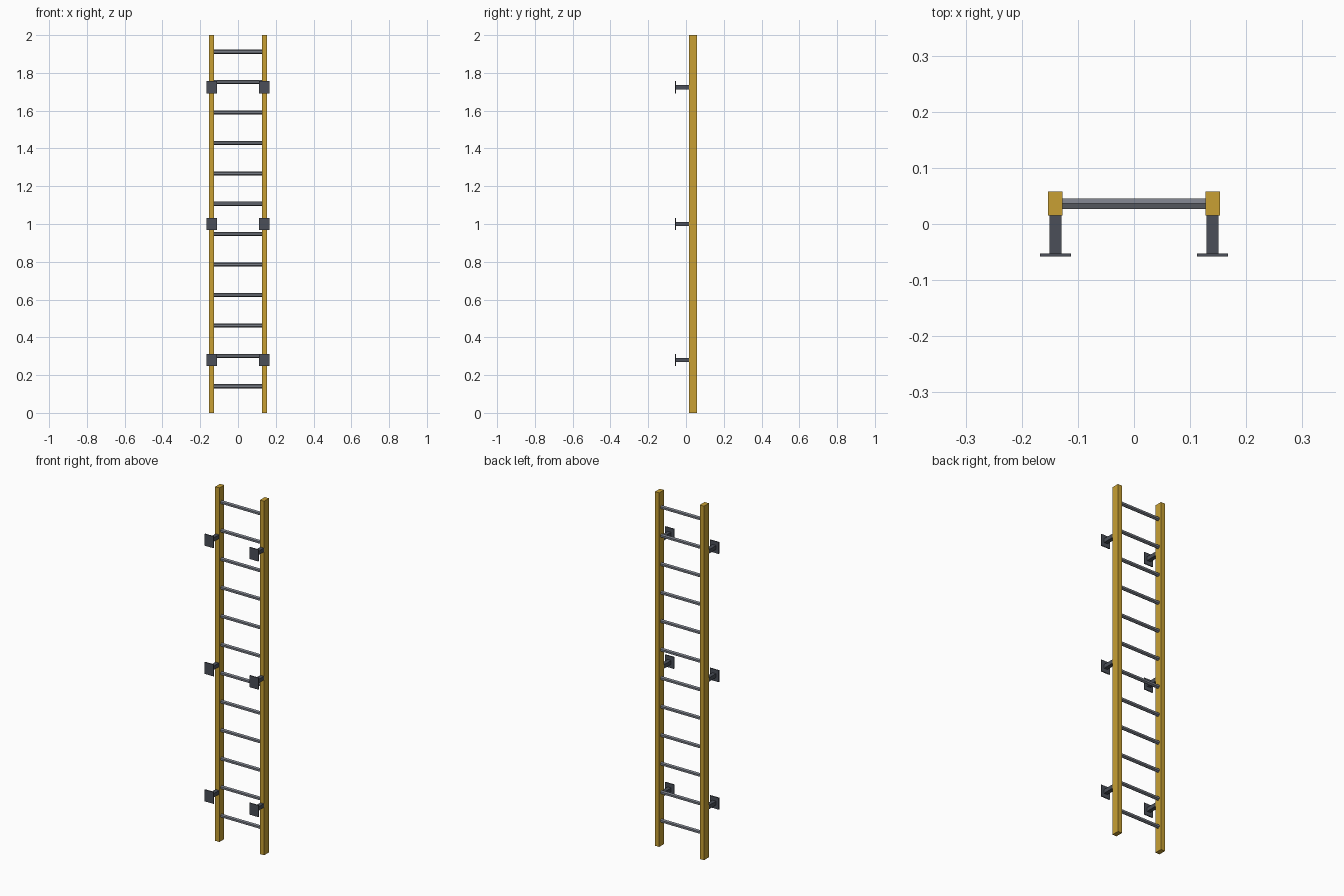
import bpy
from math import radians

cube = bpy.data.objects.get("Cube")
if cube:
    bpy.data.objects.remove(cube, do_unlink=True)


def make_material(name, color):
    mat = bpy.data.materials.new(name)
    mat.use_nodes = True
    mat.diffuse_color = color
    mat.node_tree.nodes["Principled BSDF"].inputs["Base Color"].default_value = color
    return mat


yellow = make_material("safety_yellow", (0.578, 0.352, 0.034, 1))
dark_steel = make_material("dark_steel", (0.069, 0.078, 0.098, 1))
rung_steel = make_material("rung_steel", (0.19, 0.205, 0.24, 1))


def finish(name, mat):
    obj = bpy.context.object
    obj.name = name
    obj.data.materials.append(mat)
    return obj


def box(name, center, size, mat):
    bpy.ops.mesh.primitive_cube_add(size=1, location=center)
    obj = finish(name, mat)
    obj.scale = size
    bpy.ops.object.transform_apply(location=False, rotation=False, scale=True)


RAIL_X = 0.14
RAIL_Y = 0.0365

for side, sign in (("left", 1), ("right", -1)):
    x = sign * RAIL_X
    # Upright rail
    box(f"{side}_rail", (x, RAIL_Y, 1), (0.026, 0.043, 2), yellow)

    # Wall brackets: a square arm ending in a thin plate
    for level, z in (("lower", 0.28), ("middle", 1.0), ("upper", 1.724)):
        box(f"{side}_{level}_bracket_arm", (x, -0.0188, z),
            (0.022, 0.0675, 0.022), dark_steel)
        box(f"{side}_{level}_bracket_plate", (x, -0.0552, z),
            (0.055, 0.0055, 0.066), dark_steel)

# Six-sided rungs between the rails
for i in range(12):
    bpy.ops.mesh.primitive_cylinder_add(
        vertices=6, radius=0.0108, depth=0.26,
        location=(0, RAIL_Y, 0.141 + i * 0.161),
        rotation=(0, radians(90), 0))
    rung = finish(f"rung_{i + 1}", rung_steel)
    bpy.ops.object.transform_apply(location=False, rotation=True, scale=False)
    # Stand the hexagon on a corner
    corner = max(rung.data.vertices, key=lambda v: v.co.z).co
    if abs(corner.y) > 0.001:
        rung.rotation_euler.x = radians(30)
